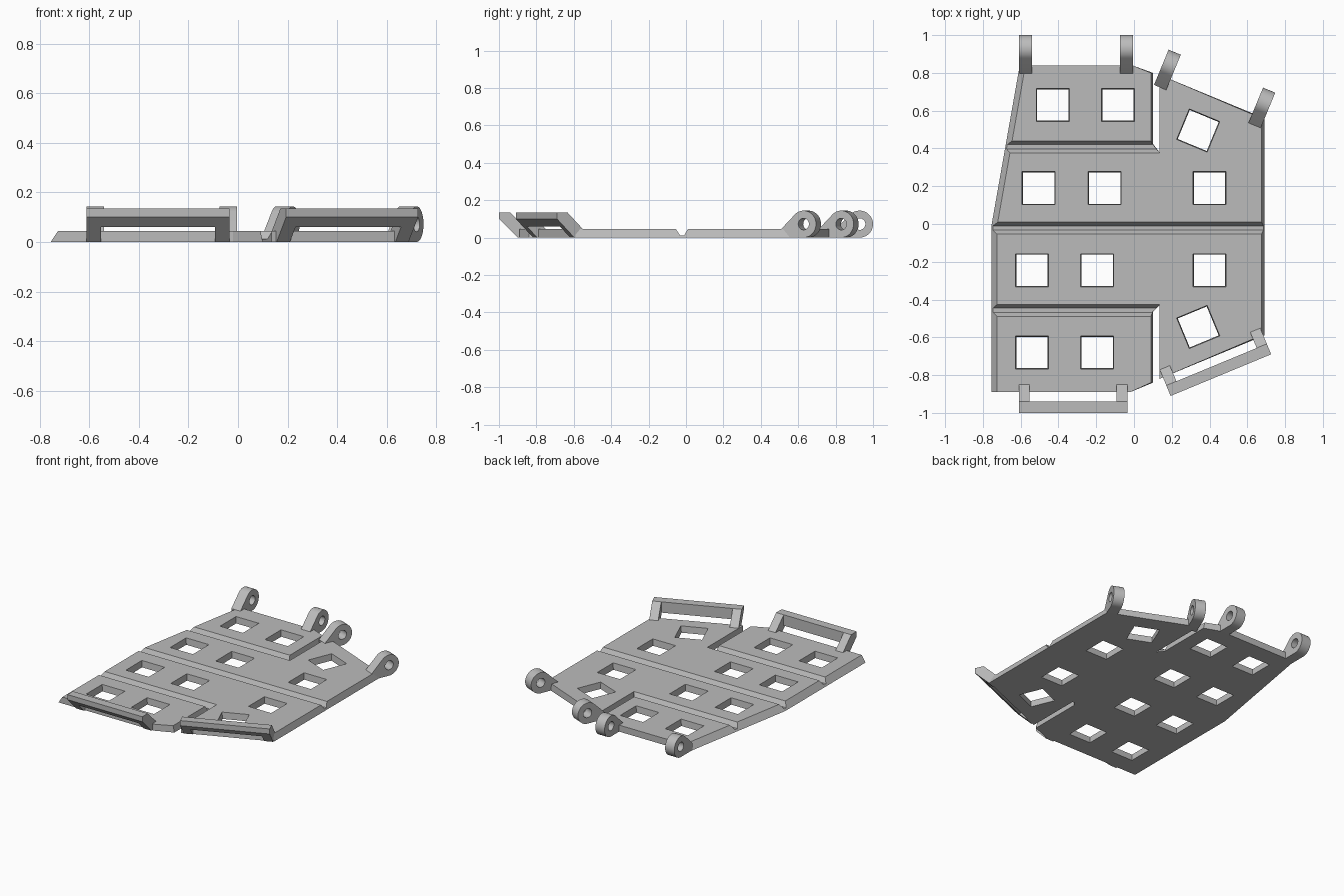
import bpy, bmesh
from math import radians, sin, cos, pi
from mathutils import Matrix, Vector

if "Cube" in bpy.data.objects:
    bpy.data.objects.remove(bpy.data.objects["Cube"])

grey = bpy.data.materials.new("plain grey")
grey.use_nodes = True
grey.diffuse_color = (0.5, 0.5, 0.5, 1)
grey.node_tree.nodes["Principled BSDF"].inputs["Base Color"].default_value = (0.5, 0.5, 0.5, 1)

THICK = 0.045
TILT = radians(22.5)


def loft(bm, lower, upper):
    """Closed solid between two matching loops of points."""
    a = [bm.verts.new(p) for p in lower]
    b = [bm.verts.new(p) for p in upper]
    bm.faces.new(a[::-1])
    bm.faces.new(b)
    for i in range(len(a)):
        j = (i + 1) % len(a)
        bm.faces.new((a[i], a[j], b[j], b[i]))


def prism(bm, profile, x0, x1):
    """Solid with a (y, z) profile swept along x."""
    loft(bm, [(x0, y, z) for y, z in profile], [(x1, y, z) for y, z in profile])


def finish(bm, name, spot=(0, 0), turn=0.0):
    bmesh.ops.recalc_face_normals(bm, faces=bm.faces)
    mesh = bpy.data.meshes.new(name)
    bm.to_mesh(mesh)
    bm.free()
    mesh.transform(Matrix.Translation((*spot, 0)) @ Matrix.Rotation(turn, 4, "Z"))
    mesh.materials.append(grey)
    obj = bpy.data.objects.new(name, mesh)
    bpy.context.collection.objects.link(obj)
    return obj


def activate(obj):
    bpy.ops.object.select_all(action="DESELECT")
    obj.select_set(True)
    bpy.context.view_layer.objects.active = obj


def cut(obj, cutter):
    cutter.hide_render = True
    mod = obj.modifiers.new("cut", "BOOLEAN")
    mod.operation, mod.solver, mod.object = "DIFFERENCE", "EXACT", cutter
    activate(obj)
    bpy.ops.object.modifier_apply(modifier=mod.name)
    bpy.data.objects.remove(cutter)


# Base plate: outline as x, y and the inward shift of the top edge
outline = [
    (-0.755, -0.89, 0.03), (-0.02, -0.89, 0), (0.1, -0.84, -0.01), (0.1, -0.465, -0.01),
    (0.135, -0.43, 0), (0.135, -0.82, 0), (0.69, -0.59, -0.015), (0.69, 0.56, -0.015),
    (0.135, 0.79, 0), (0.135, 0.38, 0), (0.1, 0.425, -0.01), (0.1, 0.80, -0.01),
    (-0.01, 0.84, 0), (-0.605, 0.84, 0.03), (-0.755, -0.01, 0.03),
]
bm = bmesh.new()
loft(bm, [(x, y, 0) for x, y, d in outline], [(x + d, y, THICK) for x, y, d in outline])
plate = finish(bm, "base_plate")

# Bend grooves across the plate
bm = bmesh.new()
for y, end in ((-0.022, 0.8), (0.408, 0.135), (-0.458, 0.135)):
    prism(bm, [(y - 0.01, 0.012), (y + 0.012, 0.012), (y + 0.041, 0.06), (y - 0.041, 0.06)], -0.9, end)

# Square windows, slightly narrower at mid depth
windows = [(-0.43, 0.63, 0), (-0.085, 0.63, 0), (-0.505, 0.19, 0), (-0.155, 0.19, 0),
           (0.4, 0.19, 0), (-0.54, -0.245, 0), (-0.195, -0.245, 0), (0.4, -0.245, 0),
           (-0.54, -0.68, 0), (-0.195, -0.68, 0), (0.34, 0.495, -TILT), (0.34, -0.545, TILT)]
for x, y, turn in windows:
    place = Matrix.Translation((x, y, 0)) @ Matrix.Rotation(turn, 4, "Z")
    rings = [[place @ Vector((sx * r, sy * r, z)) for sx, sy in ((-1, -1), (1, -1), (1, 1), (-1, 1))]
             for r, z in ((0.081, -0.02), (0.089, 0.06))]
    loft(bm, *rings)
cut(plate, finish(bm, "plate_cutter"))

# Hinge lugs along the back
R = 0.072
lugs = [(-0.575, 0.928, 0), (-0.04, 0.928, 0), (0.188, 0.843, -TILT), (0.688, 0.642, -TILT)]
for i, (x, y, turn) in enumerate(lugs):
    arc = [radians(-90 + 225 * k / 30) for k in range(31)]
    profile = [(R * cos(a), R + R * sin(a)) for a in arc] + [(-0.13, THICK), (-0.13, 0)]
    bm = bmesh.new()
    prism(bm, profile, -0.035, 0.035)
    lug = finish(bm, f"hinge_lug_{i + 1}", (x, y), turn)
    bm = bmesh.new()
    prism(bm, [(0.031 * cos(k * pi / 16), R + 0.031 * sin(k * pi / 16)) for k in range(32)], -0.1, 0.1)
    cut(lug, finish(bm, "pin_hole_cutter", (x, y), turn))
    activate(lug)
    bpy.ops.object.shade_smooth_by_angle(angle=radians(30))

# Front clips: a bar carried on two sloping arms
arm = [(0, 0.135), (0, 0.1), (0.1, 0), (0.15, 0), (0.15, THICK), (0.06, 0.135)]
bar = [(0, 0.135), (0, 0.1), (0.04, 0.06), (0.06, 0.06), (0.06, 0.135)]
for side, x, y, turn in (("right", -0.322, -1.0, 0), ("left", 0.46, -0.80, TILT)):
    bm = bmesh.new()
    prism(bm, arm, -0.288, -0.23)
    prism(bm, arm, 0.23, 0.288)
    prism(bm, bar, -0.23, 0.23)
    finish(bm, f"front_clip_{side}", (x, y), turn)
